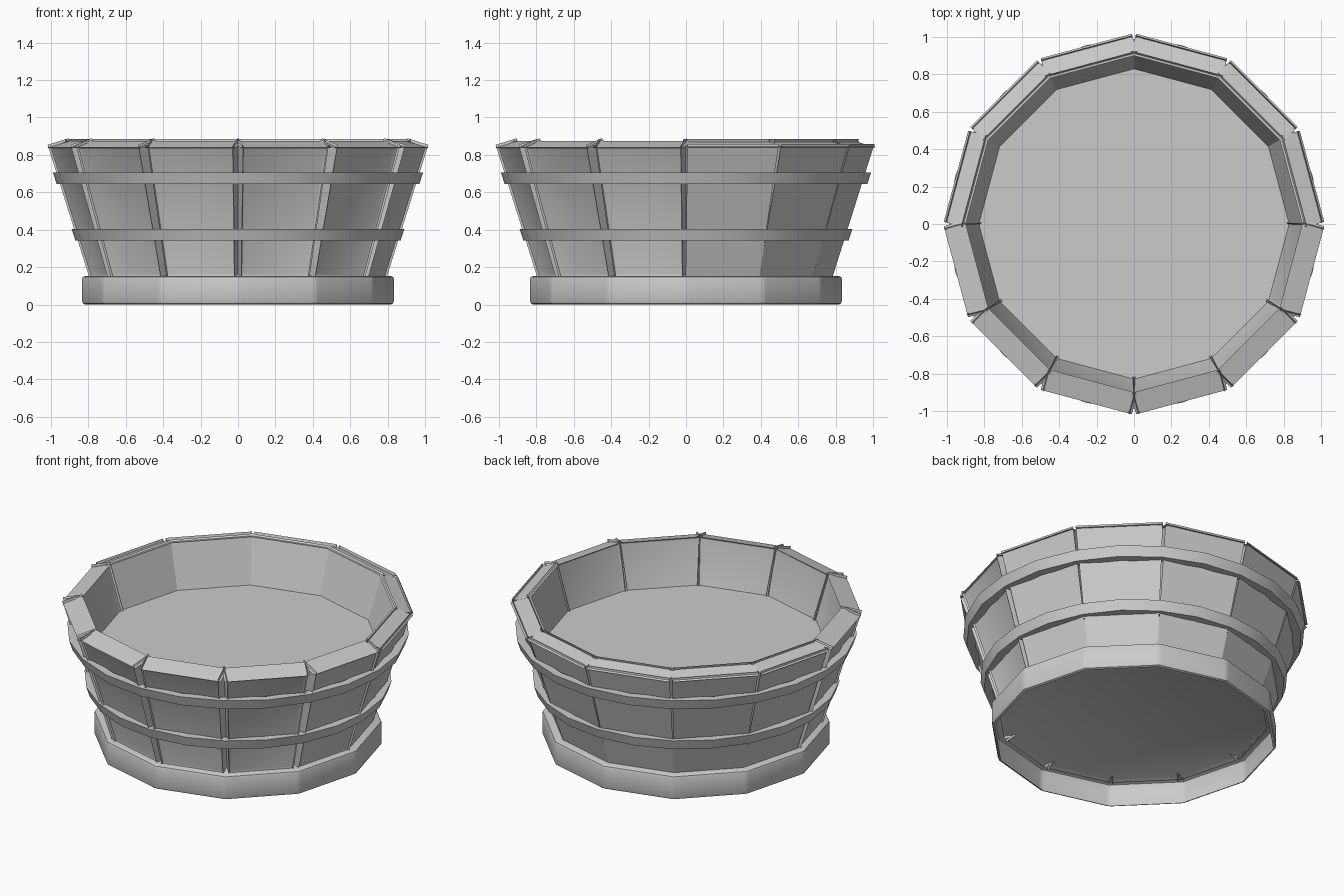
import bpy, bmesh
from math import sin, cos, pi, radians

if "Cube" in bpy.data.objects:
    bpy.data.objects.remove(bpy.data.objects["Cube"])

N = 12
TILT = radians(17.1)


def finish(name, bm, smooth=40):
    bmesh.ops.recalc_face_normals(bm, faces=bm.faces)
    me = bpy.data.meshes.new(name)
    bm.to_mesh(me)
    bm.free()
    ob = bpy.data.objects.new(name, me)
    bpy.context.collection.objects.link(ob)
    bpy.ops.object.select_all(action='DESELECT')
    ob.select_set(True)
    bpy.context.view_layer.objects.active = ob
    bpy.ops.object.shade_smooth_by_angle(angle=radians(smooth))
    return ob


def bevel(bm, width, segments):
    bmesh.ops.bevel(bm, geom=bm.edges[:], offset=width, segments=segments,
                    profile=0.5, affect='EDGES')


# Base plinth: bevelled twelve-sided shell, open underneath
bm = bmesh.new()
loops = []
for z in (0.0, 0.153):
    loops.append([bm.verts.new((0.836 * cos(2 * pi * i / N), 0.836 * sin(2 * pi * i / N), z))
                  for i in range(N)])
bm.faces.new(loops[0][::-1])
bm.faces.new(loops[1])
for i in range(N):
    j = (i + 1) % N
    bm.faces.new((loops[0][i], loops[0][j], loops[1][j], loops[1][i]))
bevel(bm, 0.018, 2)
base = finish("base", bm)
bm = bmesh.new()
bm.from_mesh(base.data)
low = [f for f in bm.faces if f.normal.z < -0.99 and len(f.verts) >= N]
bmesh.ops.delete(bm, geom=low, context='FACES')
bm.to_mesh(base.data)
bm.free()


# Staves: tapered, leaning, bevelled boards
def stave(index):
    a = 2 * pi * (index + 0.5) / N
    length, thick = 0.725, 0.09
    bm = bmesh.new()
    bmesh.ops.create_cube(bm, size=1.0)
    for v in bm.verts:
        top, outer = v.co.z > 0, v.co.y > 0
        s = length if top else 0.0
        d = 0.0 if outer else thick
        half = 0.236 if top else 0.189
        t = half if v.co.x > 0 else -half
        r = 0.757 + s * sin(TILT) - d * cos(TILT)
        z = 0.15 + s * cos(TILT) + d * sin(TILT)
        v.co = (r * cos(a) - t * sin(a), r * sin(a) + t * cos(a), z)
    bevel(bm, 0.016, 2)
    finish(f"stave_{index + 1}", bm)


for k in range(N):
    stave(k)


# Hoops: conical bands with 24 sides
def hoop(name, z0, z1, r0, r1, thick=0.05, sides=24):
    profile = [(r0, z0), (r1, z1), (r1 - thick, z1), (r0 - thick, z0)]
    bm = bmesh.new()
    rings = [[bm.verts.new((r * cos(2 * pi * i / sides), r * sin(2 * pi * i / sides), z))
              for r, z in profile] for i in range(sides)]
    for i in range(sides):
        p, q = rings[i], rings[(i + 1) % sides]
        for c in range(4):
            d = (c + 1) % 4
            bm.faces.new((p[c], q[c], q[d], p[d]))
    finish(name, bm)


hoop("upper_hoop", 0.645, 0.707, 0.97, 0.99)
hoop("lower_hoop", 0.343, 0.405, 0.87, 0.89)

# Filling surface inside the tub
bm = bmesh.new()
bm.faces.new([bm.verts.new((0.85 * cos(2 * pi * i / N), 0.85 * sin(2 * pi * i / N), 0.60))
              for i in range(N)])
finish("inner_floor", bm)
